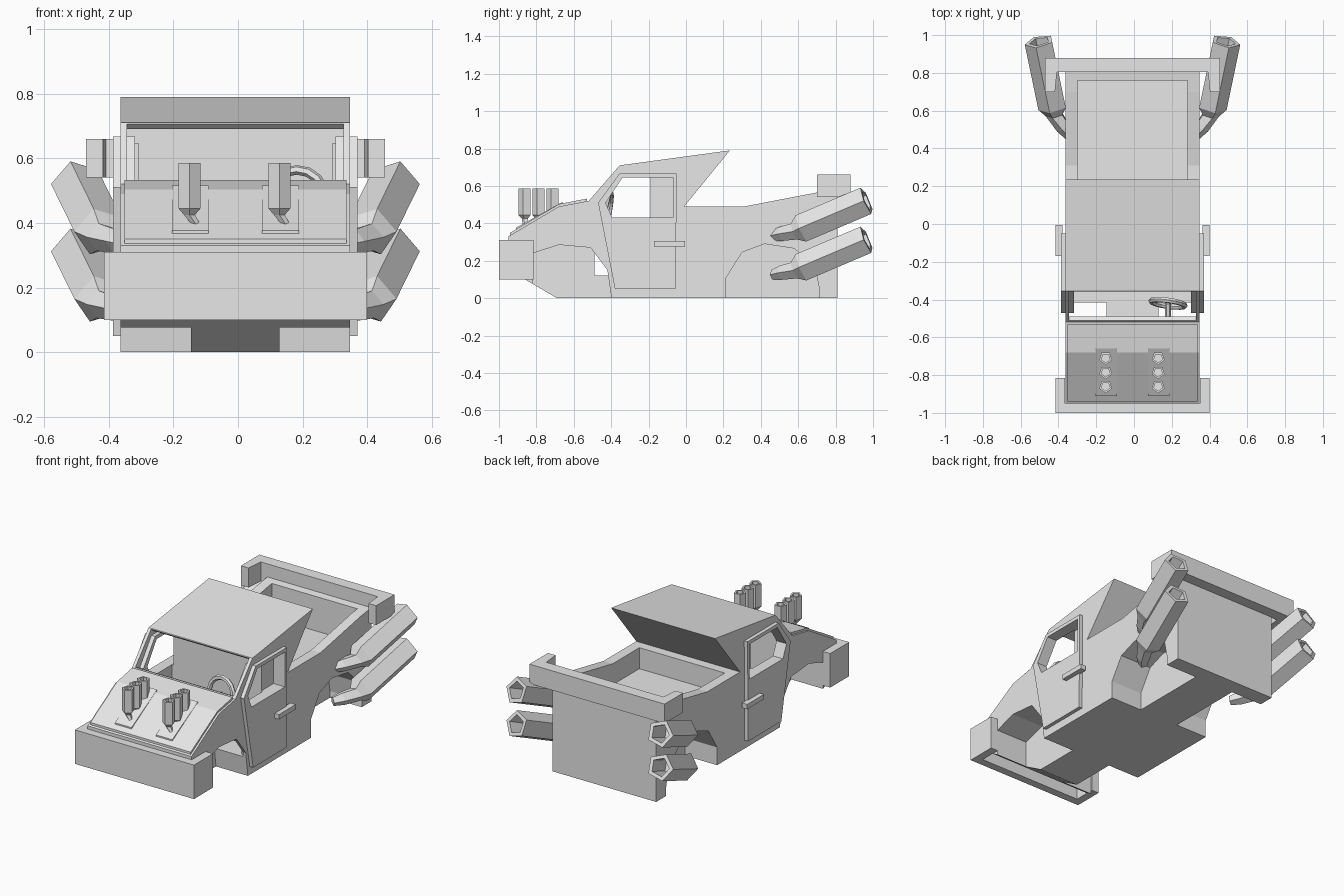
import bpy, bmesh, math
from mathutils import Vector

if "Cube" in bpy.data.objects:
    bpy.data.objects.remove(bpy.data.objects["Cube"])

CX = -0.008      # centre line of the bodywork
HALF = 0.355     # half width of the bodywork

grey = bpy.data.materials.new("light_grey")
grey.use_nodes = True
grey.diffuse_color = (0.8, 0.8, 0.8, 1)
grey.node_tree.nodes["Principled BSDF"].inputs["Base Color"].default_value = (0.8, 0.8, 0.8, 1)


def finish(bm, name, mirror=False):
    bmesh.ops.recalc_face_normals(bm, faces=bm.faces)
    mesh = bpy.data.meshes.new(name)
    bm.to_mesh(mesh)
    bm.free()
    mesh.materials.append(grey)
    obj = bpy.data.objects.new(name, mesh)
    bpy.context.collection.objects.link(obj)
    obj.location.x = CX
    if mirror:
        obj.modifiers.new("mirror", 'MIRROR').use_clip = False
    return obj


def extrude(name, points, depth, mirror=False):
    """Extrude a closed outline of 3D points along a vector."""
    bm = bmesh.new()
    face = bm.faces.new([bm.verts.new(p) for p in points])
    out = bmesh.ops.extrude_face_region(bm, geom=[face])["geom"]
    verts = [g for g in out if isinstance(g, bmesh.types.BMVert)]
    bmesh.ops.translate(bm, verts=verts, vec=depth)
    # the extrusion keeps the starting face, so the solid is closed
    return finish(bm, name, mirror)


def side_prism(name, outline, x0, x1, mirror=False):
    return extrude(name, [(x0, y, z) for y, z in outline], (x1 - x0, 0, 0), mirror)


def plan_prism(name, half_outline, z0, z1):
    full = half_outline + [(-x, y) for x, y in reversed(half_outline)]
    return extrude(name, [(x, y, z0) for x, y in full], (0, 0, z1 - z0))


def tube(name, sections, sides=5, phase=math.pi, mirror=False):
    """Skin rings given as (centre, radius, direction)."""
    bm = bmesh.new()
    rings = []
    for centre, radius, direction in sections:
        turn = Vector(direction).to_track_quat('Z', 'Y')
        ring = []
        for i in range(sides):
            a = phase + math.tau * i / sides
            offset = turn @ Vector((math.cos(a), math.sin(a), 0))
            ring.append(bm.verts.new(Vector(centre) + offset * radius))
        rings.append(ring)
    for low, high in zip(rings, rings[1:]):
        for i in range(sides):
            j = (i + 1) % sides
            bm.faces.new((low[i], low[j], high[j], high[i]))
    bm.faces.new(rings[0])
    bm.faces.new(rings[-1])
    return finish(bm, name, mirror)


def carve(objs, cutters):
    """Subtract all cutters, then keep only the finished meshes."""
    for obj in objs:
        for cutter in cutters:
            mod = obj.modifiers.new("cut", 'BOOLEAN')
            mod.operation = 'DIFFERENCE'
            mod.solver = 'EXACT'
            mod.object = cutter
        dg = bpy.context.evaluated_depsgraph_get()
        mesh = bpy.data.meshes.new_from_object(obj.evaluated_get(dg))
        obj.modifiers.clear()
        obj.data = mesh


# Bodywork: one side profile, then cabin, bed and wheel arches carved out
body = side_prism("body", [
    (-0.69, 0), (-0.86, 0.1), (-0.95, 0.31), (-0.95, 0.33), (-0.68, 0.49),
    (-0.52, 0.52), (-0.355, 0.71), (0.235, 0.79), (-0.01, 0.49), (0.31, 0.49),
    (0.70, 0.565), (0.81, 0.58), (0.81, 0)], -HALF, HALF)

cabin_cut = side_prism("cabin_cutter", [
    (-0.49, 0.12), (-0.19, 0.12), (-0.19, 0.69), (-0.34, 0.69),
    (-0.42, 0.76), (-0.58, 0.56), (-0.49, 0.52)], -0.335, 0.335)
bed_cut = side_prism("bed_cutter", [
    (0.05, 0.36), (0.76, 0.36), (0.76, 0.65), (0.1, 0.53), (0.05, 0.52)], -0.292, 0.292)
front_arch_cut = side_prism("front_arch_cutter", [
    (-0.82, -0.1), (-0.82, 0.24), (-0.68, 0.285), (-0.51, 0.27),
    (-0.42, 0.15), (-0.385, -0.1)], 0.137, 0.6, True)
rear_arch_cut = side_prism("rear_arch_cutter", [
    (0.215, -0.1), (0.215, 0.11), (0.30, 0.245), (0.42, 0.29), (0.58, 0.265),
    (0.69, 0.16), (0.715, 0.04), (0.705, -0.1)], 0.137, 0.6, True)
window_cut = side_prism("window_cutter", [
    (-0.395, 0.43), (-0.43, 0.51), (-0.34, 0.645), (-0.07, 0.645),
    (-0.07, 0.43)], 0.30, 0.5, True)

# Doors with open windows
doors = side_prism("doors", [
    (-0.38, 0.05), (-0.47, 0.51), (-0.355, 0.667), (-0.05, 0.667),
    (-0.055, 0.05)], 0.31, 0.378, True)

cutters = [cabin_cut, bed_cut, front_arch_cut, rear_arch_cut, window_cut]
carve([body], cutters)
carve([doors], [window_cut])
for cutter in cutters:
    bpy.data.objects.remove(cutter)

# Door handles
side_prism("door_handles", [(-0.17, 0.275), (-0.005, 0.275), (-0.005, 0.305),
                            (-0.17, 0.305)], 0.37, 0.407, True)

# Bonnet panel lying on the nose
side_prism("bonnet_panel", [
    (-0.94, 0.33), (-0.94, 0.35), (-0.68, 0.503), (-0.53, 0.532),
    (-0.53, 0.51), (-0.68, 0.48)], -0.343, 0.343)

# Wrap-around bumpers
plan_prism("front_bumper", [(0.407, -1), (0.407, -0.815), (0.357, -0.815),
                            (0.357, -0.95)], 0.1, 0.31)
plan_prism("rear_beam", [(0.462, 0.88), (0.462, 0.70), (0.41, 0.70),
                         (0.40, 0.805)], 0.54, 0.66)

# Bonnet stacks standing on sloped pads
side_prism("stack_pads", [
    (-0.91, 0.355), (-0.91, 0.376), (-0.66, 0.515), (-0.66, 0.49)],
    0.083, 0.196, True)
up = (0, 0, 1)
for side, x in (("right", -0.142), ("left", 0.136)):
    for n, y in enumerate((-0.86, -0.785, -0.71)):
        tube(f"{side}_stack_{n + 1}", [
            ((x + 0.025, y, 0.37), 0.012, up), ((x + 0.02, y, 0.395), 0.014, up),
            ((x, y, 0.425), 0.018, up), ((x, y, 0.445), 0.036, up),
            ((x, y, 0.585), 0.036, up), ((x, y, 0.585), 0.024, up),
            ((x, y, 0.545), 0.024, up)], phase=math.pi / 2)

# Side exhausts: bent feed pipe into a hollow five-sided barrel
for name, z in (("lower_exhausts", 0), ("upper_exhausts", 0.208)):
    start, end = Vector((0.42, 0.62, 0.165 + z)), Vector((0.492, 0.966, 0.312 + z))
    axis = (end - start).normalized()
    tube(name, [
        ((0.33, 0.465, 0.125 + z), 0.028, (0.6, 0.8, 0.1)),
        ((0.365, 0.51, 0.135 + z), 0.04, (0.5, 0.8, 0.2)),
        (start - axis * 0.045, 0.048, axis), (start, 0.08, axis), (end, 0.08, axis),
        (end, 0.055, axis), (end - axis * 0.2, 0.055, axis)], mirror=True)

# Steering wheel and column
bpy.ops.mesh.primitive_torus_add(
    major_radius=0.09, minor_radius=0.015, major_segments=16, minor_segments=6,
    location=(0.18, -0.42, 0.475), rotation=(math.radians(80), 0, math.radians(-8)))
wheel = bpy.context.object
wheel.name = "steering_wheel"
wheel.data.materials.append(grey)
tube("steering_column", [((0.188, -0.50, 0.46), 0.015, (0, 1, 0.2)),
                         ((0.188, -0.42, 0.475), 0.015, (0, 1, 0.2))], sides=6)
